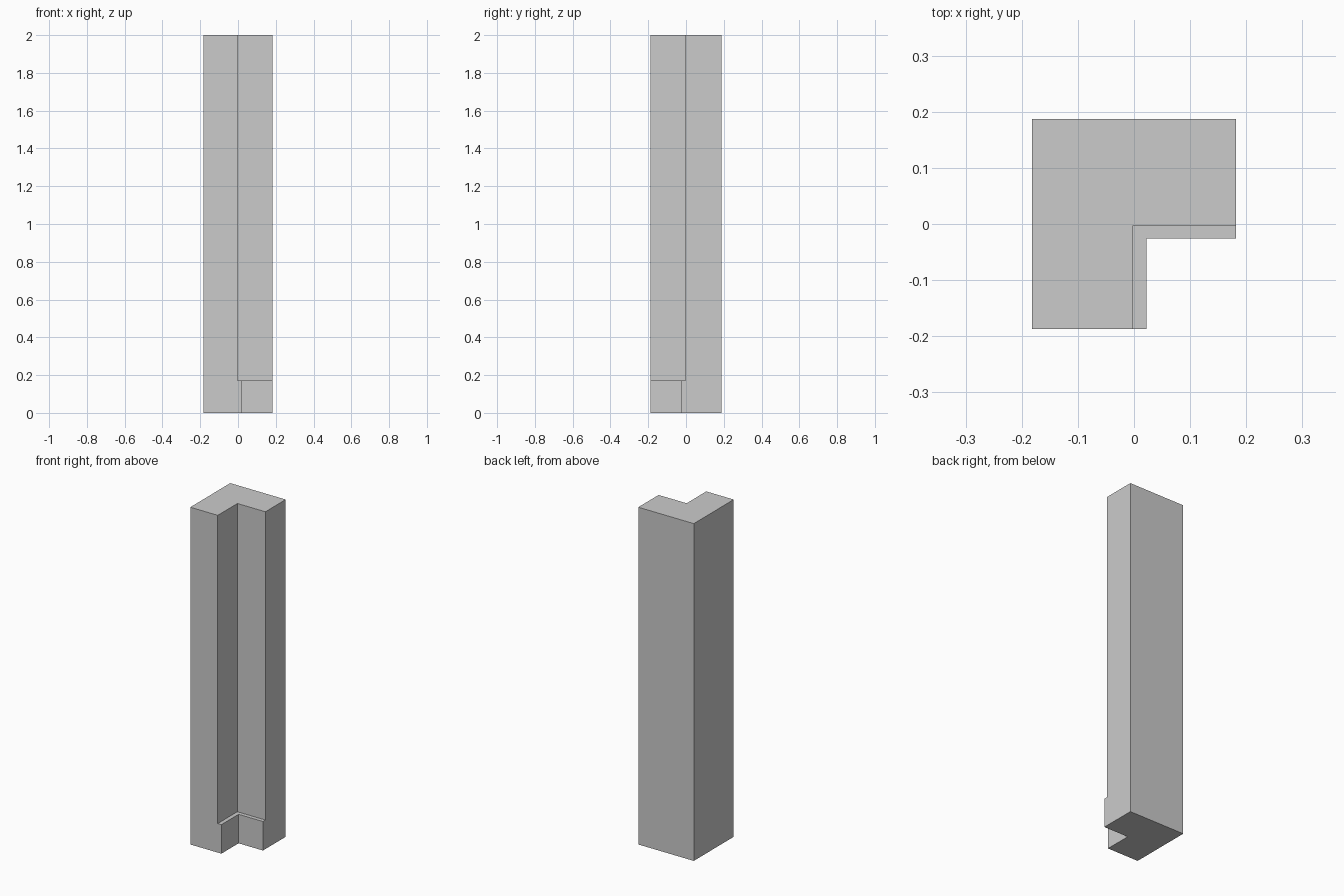
import bpy

if "Cube" in bpy.data.objects:
    bpy.data.objects.remove(bpy.data.objects["Cube"])

HX, HY, HEIGHT = 0.182, 0.187, 2.0   # half widths and height
LEDGE = 0.172                        # top of the thicker foot


def box(name, lo, hi):
    bpy.ops.mesh.primitive_cube_add(size=1, location=[(a + b) / 2 for a, b in zip(lo, hi)])
    ob = bpy.context.object
    ob.name = name
    ob.scale = [b - a for a, b in zip(lo, hi)]
    bpy.ops.object.transform_apply(location=True, rotation=False, scale=True)
    return ob


def carve(target, lo, hi):
    cutter = box("notch_cutter", lo, hi)
    cutter.hide_render = True
    mod = target.modifiers.new("notch", 'BOOLEAN')
    mod.operation = 'DIFFERENCE'
    mod.solver = 'EXACT'
    mod.object = cutter
    bpy.context.view_layer.objects.active = target
    bpy.ops.object.modifier_apply(modifier=mod.name)
    bpy.data.objects.remove(cutter, do_unlink=True)


# Solid corner pillar
pillar = box("corner_pillar", (-HX, -HY, 0), (HX, HY, HEIGHT))

# Inner corner: shallower notch through the foot, deeper notch above the ledge
carve(pillar, (0.022, -0.4, -0.1), (0.4, -0.026, HEIGHT + 0.1))
carve(pillar, (-0.002, -0.4, LEDGE), (0.4, -0.003, HEIGHT + 0.2))
